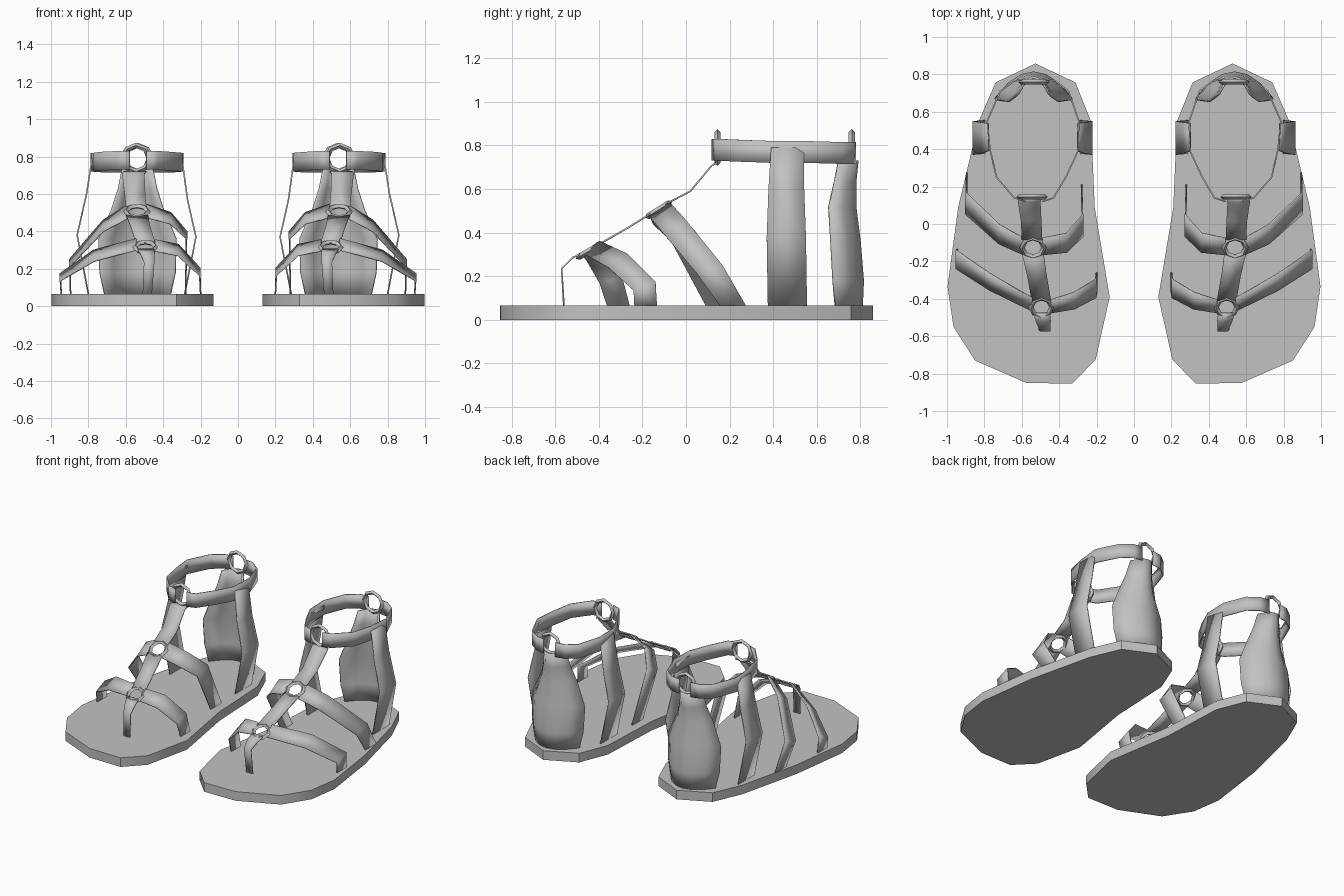
import bpy, bmesh, math
from mathutils import Vector

cube = bpy.data.objects.get("Cube")
if cube:
    bpy.data.objects.remove(cube, do_unlink=True)

grey = bpy.data.materials.new("plain_grey")
grey.use_nodes = True
grey.diffuse_color = (0.54, 0.54, 0.54, 1)
grey.node_tree.nodes["Principled BSDF"].inputs["Base Color"].default_value = (0.54, 0.54, 0.54, 1)

FLOOR = 0.065  # top of the sole


def finish(obj, thickness=0.0):
    """Colour, smooth, thicken and mirror a part into the second sandal."""
    obj.data.materials.append(grey)
    bpy.ops.object.select_all(action='DESELECT')
    obj.select_set(True)
    bpy.context.view_layer.objects.active = obj
    bpy.ops.object.shade_smooth_by_angle(angle=math.radians(40))
    if thickness:
        solid = obj.modifiers.new("thickness", 'SOLIDIFY')
        solid.thickness = thickness
        solid.offset = 0
    mirror = obj.modifiers.new("pair", 'MIRROR')
    mirror.use_mirror_merge = False


def mesh_object(name, bm):
    mesh = bpy.data.meshes.new(name)
    bm.to_mesh(mesh)
    bm.free()
    obj = bpy.data.objects.new(name, mesh)
    bpy.context.collection.objects.link(obj)
    return obj


def sheet(name, rows, thickness=0.008):
    """Skin a sheet over rows of points."""
    bm = bmesh.new()
    grid = [[bm.verts.new(p) for p in row] for row in rows]
    for a, b in zip(grid, grid[1:]):
        for i in range(len(a) - 1):
            bm.faces.new((a[i], a[i + 1], b[i + 1], b[i]))
    bmesh.ops.recalc_face_normals(bm, faces=bm.faces)
    finish(mesh_object(name, bm), thickness)


def strap(name, path, halves):
    """Ribbon along a centre path; halves holds half-width vectors, last one repeats."""
    rows = []
    for i, p in enumerate(path):
        h = Vector(halves[min(i, len(halves) - 1)])
        rows.append((Vector(p) - h, Vector(p) + h))
    sheet(name, rows)


def ring(name, centre, tilt, radius, thick=0.014):
    bpy.ops.mesh.primitive_torus_add(
        major_segments=8, minor_segments=4, major_radius=radius, minor_radius=thick,
        location=centre, rotation=(math.radians(tilt), 0, 0))
    obj = bpy.context.object
    obj.name = name
    bpy.ops.object.transform_apply(location=True, rotation=True, scale=True)
    finish(obj)


# Sole: extruded outline
outline = [(.527, .858), (.74, .757), (.83, .55), (.94, .09), (.997, -.335), (.965, -.55),
           (.85, -.73), (.575, -.85), (.33, -.853), (.205, -.725), (.13, -.39), (.21, .09),
           (.23, .55), (.313, .757)]
bm = bmesh.new()
base = bm.faces.new([bm.verts.new((x, y, 0)) for x, y in outline])
top = bmesh.ops.extrude_face_region(bm, geom=[base])["geom"]
bmesh.ops.translate(bm, vec=(0, 0, FLOOR), verts=[v for v in top if isinstance(v, bmesh.types.BMVert)])
bmesh.ops.recalc_face_normals(bm, faces=bm.faces)
finish(mesh_object("sole", bm))

# Heel panel: height, half width, back y, edge y
heel = [(FLOOR, .175, .805, .685), (.18, .2, .81, .675), (.36, .205, .795, .665),
        (.52, .135, .775, .655), (.63, .1, .775, .68), (.73, .08, .785, .70)]
steps = [i / 3 for i in range(-3, 4)]
sheet("heel_panel", [[(.537 + w * u, back - (back - edge) * u * u, z) for u in steps]
                     for z, w, back, edge in heel], 0.012)

# Ankle strap halves between the two upright rings
upright = [(0, 0, .05)]
strap("ankle_strap_inner", [(.49, .12, .78), (.43, .14, .78), (.36, .26, .775), (.30, .39, .77),
                            (.295, .55, .77), (.35, .71, .765), (.42, .765, .765), (.49, .775, .765)], upright)
strap("ankle_strap_outer", [(.58, .12, .78), (.64, .14, .78), (.735, .25, .775), (.77, .40, .77),
                            (.785, .55, .77), (.715, .71, .765), (.64, .765, .765), (.58, .775, .765)], upright)
ring("front_ankle_ring", (.545, .145, .79), 90, .07)
ring("rear_ankle_ring", (.535, .76, .79), 90, .07)

# Side straps from ankle strap to sole
side_halves = [(0, .075, 0), (0, .082, 0), (0, .09, 0)]
strap("side_strap_inner", [(.30, .465, .79), (.27, .46, .57), (.225, .46, .37), (.285, .465, FLOOR)], side_halves)
strap("side_strap_outer", [(.78, .465, .79), (.81, .46, .6), (.86, .46, .38), (.80, .465, FLOOR)], side_halves)

# Centre strap down the instep, with its rings
strap("instep_strap_upper", [(.55, .145, .72), (.56, .12, .71), (.55, .02, .59), (.545, -.085, .535)],
      [(.06, 0, 0), (.06, 0, 0), (.055, 0, 0)])
strap("instep_strap_lower", [(.54, -.165, .485), (.52, -.27, .42), (.495, -.41, .34)], [(.058, 0, 0), (.052, 0, 0)])
ring("instep_ring", (.54, -.125, .505), 32, .058)
ring("toe_ring", (.495, -.445, .315), 30, .055)
strap("toe_thong", [(.495, -.475, .305), (.485, -.52, .285), (.475, -.57, .235), (.485, -.56, FLOOR)],
      [(.045, 0, 0), (.04, 0, 0), (.028, 0, 0), (.025, 0, 0)])

# Cross straps from the rings to the sole edges
cross = [(0, .045, .035), (0, .052, .03), (0, .058, .02), (0, .06, 0)]
strap("middle_strap_outer", [(.59, -.12, .505), (.72, -.055, .43), (.90, .11, .23), (.895, .215, FLOOR)], cross)
strap("middle_strap_inner", [(.49, -.12, .51), (.36, -.10, .47), (.275, -.01, .38), (.28, .15, FLOOR)], cross)
toe_cross = [(0, .035, .03), (0, .045, .03), (0, .05, .02), (0, .052, 0)]
strap("front_strap_outer", [(.545, -.43, .33), (.77, -.31, .27), (.95, -.19, .155), (.945, -.185, FLOOR)], toe_cross)
strap("front_strap_inner", [(.445, -.44, .325), (.32, -.41, .30), (.205, -.345, .185), (.2, -.31, FLOOR)], toe_cross)
